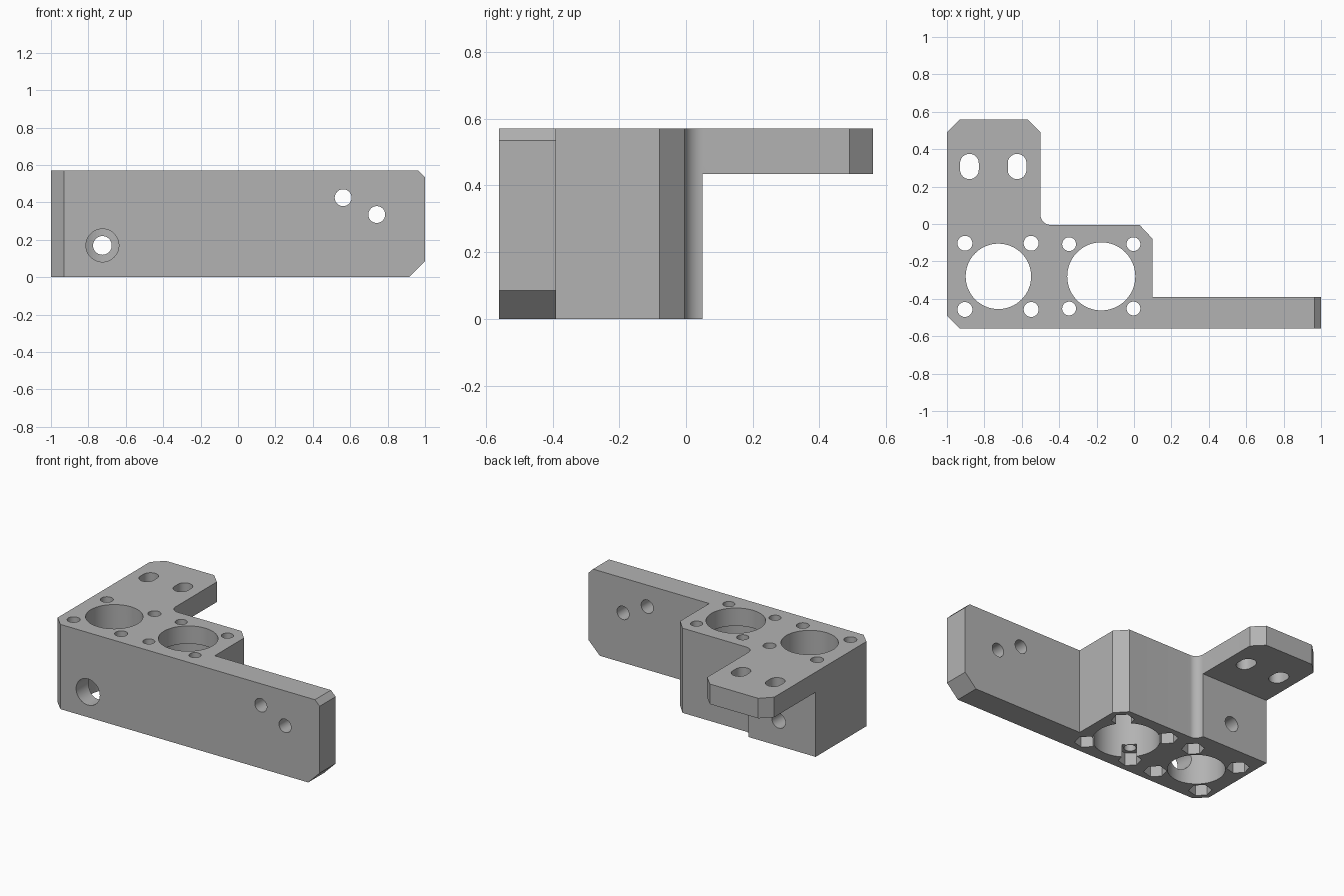
import bpy, bmesh, math
from mathutils import Matrix, Vector

if "Cube" in bpy.data.objects:
    bpy.data.objects.remove(bpy.data.objects["Cube"])

H = 0.57


def prism(name, outline, low, high, axis="Z"):
    """Extrude an (x, y) outline along z, or an (x, z) outline along y."""
    place = (lambda a, b, c: (a, b, c)) if axis == "Z" else (lambda a, b, c: (a, c, b))
    bm = bmesh.new()
    face = bm.faces.new([bm.verts.new(place(a, b, low)) for a, b in outline])
    extruded = bmesh.ops.extrude_face_region(bm, geom=[face])["geom"]
    shift = Vector(place(0, 0, high - low))
    bmesh.ops.translate(bm, vec=shift, verts=[g for g in extruded if isinstance(g, bmesh.types.BMVert)])
    bmesh.ops.recalc_face_normals(bm, faces=bm.faces)
    mesh = bpy.data.meshes.new(name)
    bm.to_mesh(mesh)
    bm.free()
    obj = bpy.data.objects.new(name, mesh)
    bpy.context.collection.objects.link(obj)
    return obj


def arc(cx, cy, r, start=0, sweep=360, n=48):
    count = n if sweep == 360 else n + 1
    angles = [math.radians(start + sweep * i / n) for i in range(count)]
    return [(cx + r * math.cos(a), cy + r * math.sin(a)) for a in angles]


def cut(target, name, outline, low, high, axis="Z"):
    cutter = prism(name, outline, low, high, axis)
    cutter.hide_render = True
    mod = target.modifiers.new(name, "BOOLEAN")
    mod.operation = "DIFFERENCE"
    mod.solver = "EXACT"
    mod.object = cutter
    bpy.context.view_layer.objects.active = target
    bpy.ops.object.modifier_apply(modifier=mod.name)
    bpy.data.objects.remove(cutter)


# Bracket body: whole footprint with chamfered corners and an inner fillet
outline = [(-1, -0.49), (-0.93, -0.56), (1, -0.56), (1, -0.39), (0.1, -0.39),
           (0.1, -0.08), (0.03, -0.005)]
outline += arc(-0.445, 0.05, 0.055, 270, -90, 12)
outline += [(-0.5, 0.49), (-0.57, 0.56), (-0.93, 0.56), (-1, 0.49)]
bracket = prism("mounting_bracket", outline, 0, H)

# Space below the rear flange
cut(bracket, "flange_space", [(-1.2, 0.05), (-0.4, 0.05), (-0.4, 0.7), (-1.2, 0.7)], -0.1, 0.435)

# Clipped corners at the end of the arm
cut(bracket, "arm_top_corner", [(0.965, H), (1, 0.535), (1.1, 0.535), (1.1, 0.7), (0.965, 0.7)], -0.7, -0.3, "Y")
cut(bracket, "arm_bottom_corner", [(0.915, 0), (0.915, -0.1), (1.1, -0.1), (1.1, 0.085), (1, 0.085)], -0.7, -0.3, "Y")

# Two vertical bores, the second widened below its top lip
cut(bracket, "first_bore", arc(-0.725, -0.28, 0.175, n=64), -0.1, 0.7)
cut(bracket, "second_bore", arc(-0.175, -0.28, 0.182, n=64), -0.1, 0.7)
cut(bracket, "second_bore_recess", arc(-0.175, -0.28, 0.204, n=64), -0.1, 0.45)

# Screw holes around each bore, with hexagonal nut pockets underneath
for cx, offset, radius in ((-0.727, 0.177, 0.04), (-0.175, 0.172, 0.037)):
    for sx in (-1, 1):
        for sy in (-1, 1):
            x, y = cx + sx * offset, -0.28 + sy * offset
            cut(bracket, "screw_hole", arc(x, y, radius, n=32), -0.1, 0.7)
            cut(bracket, "nut_pocket", arc(x, y, 0.07, start=-45, n=6), -0.1, 0.085)

# Slots in the rear flange
for x in (-0.88, -0.625):
    slot = arc(x, 0.325, 0.05, 0, 180, 20) + arc(x, 0.29, 0.05, 180, 180, 20)
    cut(bracket, "flange_slot", slot, 0.3, 0.7)

# Cross hole: wide at the front, narrow at the back
cut(bracket, "front_cross_hole", arc(-0.725, 0.17, 0.088), -0.7, -0.28, "Y")
cut(bracket, "back_cross_hole", arc(-0.725, 0.17, 0.05), -0.29, 0.2, "Y")

# Arm mounting holes
for x, z in ((0.562, 0.425), (0.742, 0.335)):
    cut(bracket, "arm_hole", arc(x, z, 0.045, n=40), -0.7, -0.3, "Y")

# Plain grey material
grey = bpy.data.materials.new("plain_grey")
grey.use_nodes = True
colour = (0.45, 0.45, 0.45, 1)
grey.diffuse_color = colour
grey.node_tree.nodes["Principled BSDF"].inputs["Base Color"].default_value = colour
bracket.data.materials.clear()
bracket.data.materials.append(grey)
for poly in bracket.data.polygons:
    poly.material_index = 0

# Smooth the round walls, keep flat edges crisp
bpy.ops.object.select_all(action="DESELECT")
bracket.select_set(True)
bpy.context.view_layer.objects.active = bracket
bpy.ops.object.shade_smooth_by_angle(angle=math.radians(25))
